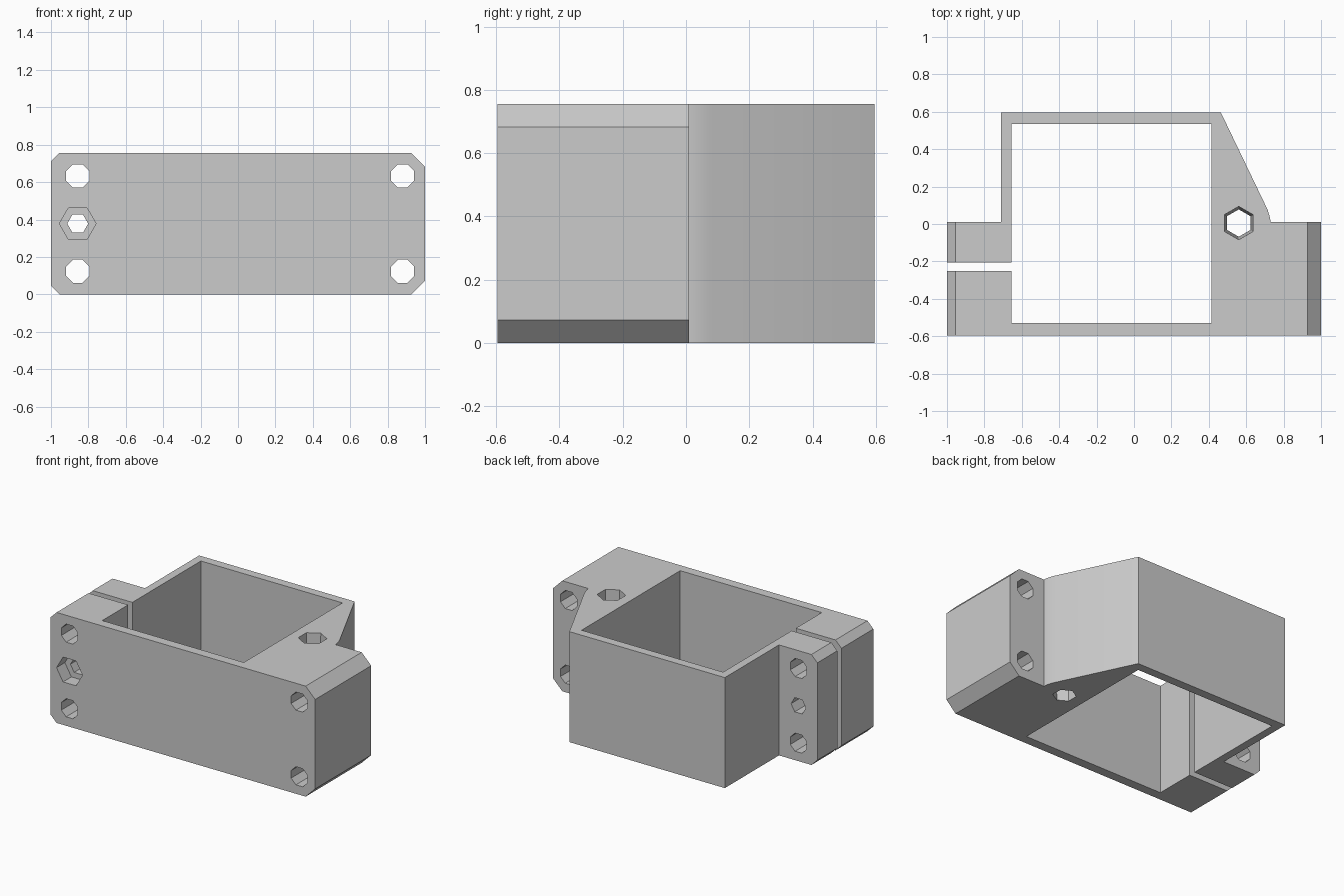
import bpy
import bmesh
from math import cos, sin, pi
from mathutils import Matrix, Vector

cube = bpy.data.objects.get("Cube")
if cube:
    bpy.data.objects.remove(cube, do_unlink=True)

HEIGHT = 0.755
FRONT, BACK, FLANGE_BACK = -0.595, 0.595, 0.01

grey = bpy.data.materials.new("plain grey")
grey.use_nodes = True
colour = (0.6, 0.6, 0.6, 1)
grey.diffuse_color = colour
grey.node_tree.nodes["Principled BSDF"].inputs["Base Color"].default_value = colour


def loft(name, lower, upper):
    """Closed solid between two matching loops of 3D points."""
    bm = bmesh.new()
    a = [bm.verts.new(p) for p in lower]
    b = [bm.verts.new(p) for p in upper]
    bm.faces.new(a)
    bm.faces.new(b)
    for i in range(len(a)):
        j = (i + 1) % len(a)
        bm.faces.new((a[i], a[j], b[j], b[i]))
    bmesh.ops.recalc_face_normals(bm, faces=bm.faces)
    mesh = bpy.data.meshes.new(name)
    bm.to_mesh(mesh)
    bm.free()
    obj = bpy.data.objects.new(name, mesh)
    bpy.context.collection.objects.link(obj)
    return obj


def ring(x, y, radius, sides, turn):
    return [(x + radius * cos(turn + 2 * pi * i / sides),
             y + radius * sin(turn + 2 * pi * i / sides)) for i in range(sides)]


def along_y(name, outline, y0, y1):
    return loft(name, [(x, y0, z) for x, z in outline],
                [(x, y1, z) for x, z in outline])


# Clamp body: open frame with split left flange and a braced right flange
profile = [
    (-1, FRONT), (1, FRONT), (1, FLANGE_BACK), (0.73, FLANGE_BACK),
    (0.728, 0.03), (0.715, 0.075), (0.465, BACK), (-0.71, BACK),
    (-0.71, FLANGE_BACK), (-1, FLANGE_BACK), (-1, -0.205), (-0.655, -0.205),
    (-0.655, 0.535), (0.415, 0.535), (0.415, -0.53), (-0.655, -0.53),
    (-0.655, -0.25), (-1, -0.25),
]
body = loft("clamp_body", [(x, y, 0) for x, y in profile],
            [(x, y, HEIGHT) for x, y in profile])
body.data.materials.append(grey)

cutters = []
# Corner chamfers of the flanges
for side, size in ((-1, 0.045), (1, 0.072)):
    for z, up in ((0, 1), (HEIGHT, -1)):
        e = 0.05
        wedge = [(side * (1 + e), z + up * (size + e)),
                 (side * (1 - size - e), z - up * e),
                 (side * (1 + e), z - up * e)]
        cutters.append(along_y("chamfer_cutter", wedge, -0.7, 0.1))

# Bolt holes through both flanges
for x in (-0.857, 0.88):
    for z in (0.123, 0.633):
        cutters.append(along_y("bolt_cutter", ring(x, z, 0.067, 8, pi / 8), -0.7, 0.1))

# Clamping screw hole with hexagonal nut pocket
cutters.append(along_y("screw_cutter", ring(-0.857, 0.378, 0.056, 6, 0), -0.7, 0.1))
cutters.append(along_y("nut_cutter", ring(-0.857, 0.378, 0.098, 6, 0), -0.7, FRONT + 0.09))

# Tapered upright hexagonal hole
cutters.append(loft("upright_cutter",
                    [(x, y, -0.05) for x, y in ring(0.56, 0.005, 0.072, 6, pi / 6)],
                    [(x, y, HEIGHT + 0.05) for x, y in ring(0.56, 0.005, 0.09, 6, pi / 6)]))

for cutter in cutters:
    cutter.hide_render = True
    cut = body.modifiers.new(cutter.name, 'BOOLEAN')
    cut.operation = 'DIFFERENCE'
    cut.solver = 'EXACT'
    cut.object = cutter

# Bake the cuts and drop the cutters
bpy.context.view_layer.update()
result = bpy.data.meshes.new_from_object(
    body.evaluated_get(bpy.context.evaluated_depsgraph_get()))
body.modifiers.clear()
body.data = result
for cutter in cutters:
    bpy.data.objects.remove(cutter, do_unlink=True)

bpy.ops.object.select_all(action='DESELECT')
body.select_set(True)
bpy.context.view_layer.objects.active = body
bpy.ops.object.shade_smooth_by_angle(angle=pi / 7)
